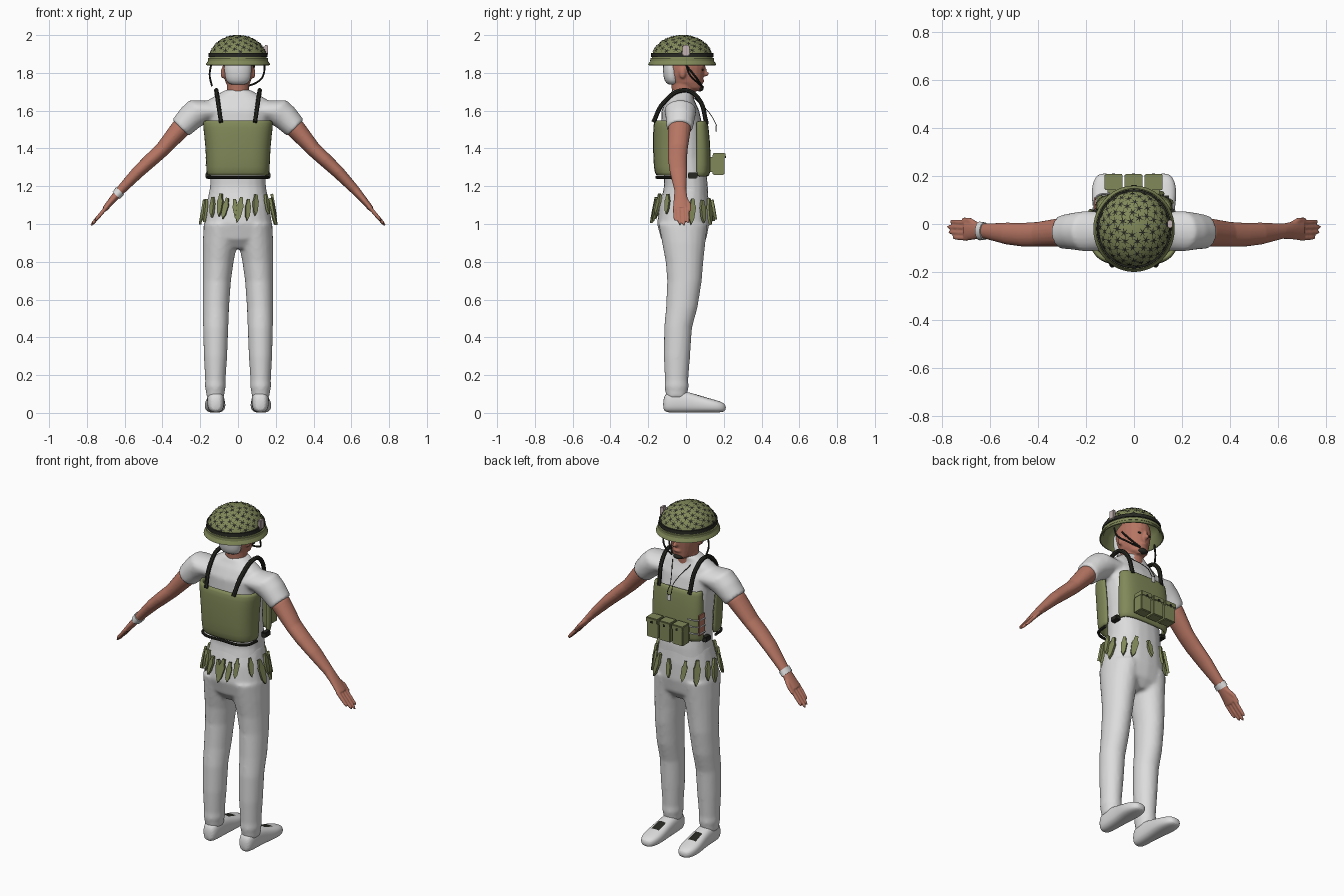
import bpy, bmesh, math, random
from mathutils import Vector, Matrix

random.seed(4)
if "Cube" in bpy.data.objects:
    bpy.data.objects.remove(bpy.data.objects["Cube"])


def material(name, rgb):
    m = bpy.data.materials.new(name)
    m.use_nodes = True
    m.diffuse_color = (*rgb, 1)
    m.node_tree.nodes["Principled BSDF"].inputs["Base Color"].default_value = (*rgb, 1)
    return m


CLOTH = material("pale grey cloth", (0.72, 0.72, 0.72))
SKIN = material("skin", (0.47, 0.18, 0.125))
OLIVE = material("olive canvas", (0.22, 0.25, 0.1))
BLACK = material("black webbing", (0.02, 0.021, 0.016))
CARD = material("pinkish card", (0.55, 0.45, 0.45))
X, Y, Z = Vector((1, 0, 0)), Vector((0, 1, 0)), Vector((0, 0, 1))
made = []


def finish(bm, name, mats, voxel=0, sub=0, smooth=0, thick=0):
    bmesh.ops.recalc_face_normals(bm, faces=bm.faces)
    me = bpy.data.meshes.new(name)
    bm.to_mesh(me)
    bm.free()
    ob = bpy.data.objects.new(name, me)
    bpy.context.collection.objects.link(ob)
    for m in mats:
        me.materials.append(m)
    if thick:
        mod = ob.modifiers.new("thickness", 'SOLIDIFY')
        mod.thickness, mod.offset = thick, 0
    if voxel:
        mod = ob.modifiers.new("merge", 'REMESH')
        mod.mode, mod.voxel_size, mod.use_smooth_shade = 'VOXEL', voxel, True
    if smooth:
        mod = ob.modifiers.new("soften", 'SMOOTH')
        mod.factor, mod.iterations = 0.5, smooth
    if sub:
        ob.modifiers.new("subdivide", 'SUBSURF').levels = sub
        ob.modifiers[-1].render_levels = sub
    made.append(ob)
    return ob


def loft(bm, rings, a=X, b=Y, n=20, p=2.0):
    """Skin superellipse rings (x, y, z, radius_a, radius_b) into a capped tube."""
    loops = []
    for x, y, z, ra, rb in rings:
        loop = []
        for i in range(n):
            c, s = math.cos(math.tau * i / n), math.sin(math.tau * i / n)
            c, s = (math.copysign(abs(v) ** (2 / p), v) for v in (c, s))
            loop.append(bm.verts.new(Vector((x, y, z)) + a * ra * c + b * rb * s))
        loops.append(loop)
    for l, m in zip(loops, loops[1:]):
        for i in range(n):
            bm.faces.new((l[i], l[(i + 1) % n], m[(i + 1) % n], m[i]))
    bm.faces.new(loops[0])
    bm.faces.new(loops[-1])


def lathe(name, profile, mat, centre, stretch, closed=False):
    bm = bmesh.new()
    vs = [bm.verts.new((r, 0, z)) for r, z in profile]
    es = [bm.edges.new(e) for e in zip(vs, vs[1:] + (vs[:1] if closed else []))]
    bmesh.ops.spin(bm, geom=vs + es, axis=Z, cent=(0, 0, 0), angle=math.tau, steps=48)
    bmesh.ops.remove_doubles(bm, verts=bm.verts, dist=1e-5)
    for v in bm.verts:
        v.co.y = v.co.y * stretch + centre
    return finish(bm, name, [mat])


def tube(name, pts, r, mat):
    cu = bpy.data.curves.new(name, 'CURVE')
    cu.dimensions, cu.bevel_depth, cu.bevel_resolution, cu.use_fill_caps = '3D', r, 2, True
    cu.resolution_u = 6
    sp = cu.splines.new('BEZIER')
    sp.bezier_points.add(len(pts) - 1)
    for bp, co in zip(sp.bezier_points, pts):
        bp.co, bp.handle_left_type, bp.handle_right_type = co, 'AUTO', 'AUTO'
    ob = bpy.data.objects.new(name, cu)
    bpy.context.collection.objects.link(ob)
    cu.materials.append(mat)
    bpy.ops.object.select_all(action='DESELECT')
    ob.select_set(True)
    bpy.context.view_layer.objects.active = ob
    bpy.ops.object.convert(target='MESH')
    made.append(bpy.context.view_layer.objects.active)


def box(name, centre, size, mat, bevel=0.004):
    bm = bmesh.new()
    bmesh.ops.create_cube(bm, size=1, matrix=Matrix.Translation(centre) @ Matrix.Diagonal((*size, 1)))
    if bevel:
        bmesh.ops.bevel(bm, geom=bm.edges[:], offset=bevel, segments=2, affect='EDGES')
    return finish(bm, name, [mat])


def blob(bm, centre, size):
    bmesh.ops.create_uvsphere(bm, u_segments=16, v_segments=10, radius=1,
                              matrix=Matrix.Translation(centre) @ Matrix.Diagonal((*size, 1)))


# Shirt: torso and both sleeves merged
bm = bmesh.new()
loft(bm, [(0, -.01, 1.1, .16, .128), (0, 0, 1.2, .148, .116), (0, -.01, 1.35, .145, .11),
          (0, -.02, 1.5, .155, .112), (0, -.03, 1.6, .17, .1), (0, -.03, 1.655, .16, .075),
          (0, -.025, 1.685, .11, .06), (0, -.015, 1.71, .066, .06)], p=2.4)
for s in (-1, 1):
    loft(bm, [(s * .11, -.03, 1.6, .08, .075), (s * .2, -.03, 1.6, .085, .08),
              (s * .25, -.03, 1.565, .078, .072), (s * .305, -.033, 1.508, .07, .062)],
         Y, Vector((s * .7, 0, .7)))
finish(bm, "shirt", [CLOTH], voxel=.01, smooth=6)

# Trousers: hips and both legs merged
bm = bmesh.new()
loft(bm, [(0, 0, 1.2, .148, .114), (0, -.01, 1.1, .166, .132), (0, -.015, 1.0, .18, .138),
          (0, -.012, .92, .178, .12), (0, -.01, .87, .13, .08)], p=2.3)
for s in (-1, 1):
    loft(bm, [(s * .088, -.015, 1.0, .094, .13), (s * .095, -.012, .9, .092, .115),
              (s * .105, -.008, .8, .082, .1), (s * .112, -.008, .7, .075, .092),
              (s * .117, -.022, .56, .07, .084), (s * .118, -.042, .45, .067, .074),
              (s * .119, -.048, .3, .062, .07), (s * .12, -.05, .17, .054, .062),
              (s * .12, -.05, .14, .056, .065), (s * .12, -.05, .115, .05, .06),
              (s * .12, -.05, .08, .048, .055)])
finish(bm, "trousers", [CLOTH], voxel=.01, smooth=6)

for s, side in ((-1, "right"), (1, "left")):
    # Shoe with dark lacing on the instep
    bm = bmesh.new()
    loft(bm, [(s * .118, -.122, .045, .025, .035), (s * .118, -.095, .06, .045, .06),
              (s * .118, -.02, .06, .047, .06), (s * .119, .05, .05, .05, .05),
              (s * .122, .12, .039, .058, .039), (s * .123, .18, .032, .05, .031),
              (s * .122, .212, .027, .025, .018)], X, Z, n=16, p=2.6)
    bm.normal_update()
    for f in bm.faces:
        c = f.calc_center_median()
        f.material_index = int(.05 < c.y < .12 and c.z > .07 and abs(c.x - s * .12) < .02)
    finish(bm, side + "_shoe", [CLOTH, BLACK], sub=2)

    # Arm with hand, fingers and thumb
    across = Vector((s * .7, 0, .7))
    bm = bmesh.new()
    loft(bm, [(s * .24, -.033, 1.57, .055, .05), (s * .31, -.035, 1.5, .06, .052),
              (s * .4, -.043, 1.395, .052, .04), (s * .46, -.045, 1.34, .05, .038),
              (s * .53, -.04, 1.275, .046, .034), (s * .62, -.03, 1.18, .032, .025),
              (s * .655, -.028, 1.14, .036, .02), (s * .705, -.027, 1.08, .043, .015)], Y, across)
    for k, reach in enumerate((.055, .07, .075, .065)):
        y = -.06 + .022 * k
        loft(bm, [(s * (.695 + t * reach), y + .004 * t, 1.09 - 1.17 * t * reach, r, r)
                  for t, r in ((0, .011), (.6, .0105), (1, .009), (1.12, .004))], Y, across, n=10)
    loft(bm, [(s * .65, -.01, 1.14, .016, .014), (s * .685, .014, 1.105, .013, .011),
              (s * .715, .02, 1.07, .008, .007)], Y, across, n=10)
    finish(bm, side + "_arm", [SKIN], voxel=.005, smooth=3)

    # Shoulder strap arching from back panel to chest panel
    tube(side + "_shoulder_strap",
         [(s * .09, -.172, 1.54), (s * .105, -.12, 1.64), (s * .115, -.01, 1.708),
          (s * .11, .065, 1.665), (s * .1, .11, 1.53)], .012, BLACK)
    box(side + "_side_buckle", (s * .158, .035, 1.257), (.03, .05, .03), BLACK)

# Wrist watch
bm = bmesh.new()
loft(bm, [(-.624, -.03, 1.175, .037, .03), (-.645, -.029, 1.151, .039, .027)], Y, Vector((-.7, 0, .7)))
finish(bm, "watch", [CLOTH])

# Head: neck, skull, nose, brow, lips and ears merged
bm = bmesh.new()
loft(bm, [(0, -.025, 1.62, .07, .065), (0, -.015, 1.7, .06, .06), (0, -.02, 1.78, .06, .06)])
loft(bm, [(0, .052, 1.703, .026, .026), (0, .034, 1.72, .05, .05), (0, .003, 1.75, .066, .085),
          (0, -.006, 1.79, .076, .1), (0, -.008, 1.83, .081, .108), (0, -.01, 1.88, .08, .105),
          (0, -.01, 1.93, .05, .07)], p=2.2)
blob(bm, (0, .1, 1.795), (.012, .022, .014))
blob(bm, (0, .095, 1.812), (.009, .014, .028))
blob(bm, (0, .085, 1.757), (.024, .012, .01))
blob(bm, (0, .086, 1.835), (.05, .014, .01))
for s in (-1, 1):
    blob(bm, (s * .081, -.018, 1.8), (.011, .018, .03))
finish(bm, "head", [SKIN], voxel=.006, smooth=2)
for s in (-1, 1):
    bm = bmesh.new()
    blob(bm, (s * .033, .088, 1.816), (.013, .006, .005))
    finish(bm, "eye", [BLACK])

# Cropped hair at the back of the head
bm = bmesh.new()
loft(bm, [(0, -.068, 1.735, .045, .03), (0, -.074, 1.76, .066, .042), (0, -.078, 1.8, .073, .045),
          (0, -.078, 1.9, .075, .045)])
finish(bm, "hair", [CLOTH], sub=1)

# Helmet: domed shell with flared brim, and a dark band
DOME_R, DOME_H, BASE, CY, LONG = .152, .125, 1.875, -.02, 1.06
arc = [(DOME_R * math.cos(t), BASE + DOME_H * math.sin(t))
       for t in (math.pi / 2 * (1 - k / 12) for k in range(13))]
lathe("helmet", [(0, 2.0)] + arc[1:] + [(.155, 1.866), (.168, 1.85), (.17, 1.842), (.164, 1.84),
      (.146, 1.862), (.14, 1.9), (.1, 1.955), (0, 1.985)], OLIVE, CY, LONG)
lathe("helmet_band", [(.146, 1.884), (.156, 1.885), (.155, 1.905), (.144, 1.906)],
      BLACK, CY, LONG, closed=True)
lathe("helmet_lower_band", [(.149, 1.862), (.16, 1.862), (.159, 1.878), (.149, 1.879)],
      OLIVE, CY, LONG, closed=True)

# Star-shaped knots of the helmet net, laid on the dome
bm = bmesh.new()
COUNT = 84
for k in range(COUNT):
    h = .27 + .72 * (k + .5) / COUNT
    turn = k * math.pi * (3 - math.sqrt(5))
    flat = math.sqrt(1 - h * h)
    d = Vector((flat * math.cos(turn), flat * math.sin(turn), h))
    u = d.orthogonal().normalized()
    w = d.cross(u)
    spin, ring = random.random(), []
    for i in range(12):
        r = .034 if i % 2 else .14
        a = spin + math.tau * i / 12
        q = (d + (u * math.cos(a) + w * math.sin(a)) * r).normalized() * 1.018
        ring.append(bm.verts.new((q.x * DOME_R, q.y * DOME_R * LONG + CY, q.z * DOME_H + BASE)))
    q = d * 1.018
    mid = bm.verts.new((q.x * DOME_R, q.y * DOME_R * LONG + CY, q.z * DOME_H + BASE))
    for i in range(12):
        bm.faces.new((mid, ring[i], ring[(i + 1) % 12]))
finish(bm, "helmet_net", [BLACK])
box("helmet_card", (.15, 0, 1.92), (.02, .035, .055), CARD)

# Chin strap, chin cup and loose strap end
tube("chin_strap", [(.14, 0, 1.845), (.135, .02, 1.79), (.1, .06, 1.75), (.03, .09, 1.725)], .005, BLACK)
tube("loose_strap", [(-.142, 0, 1.845), (-.15, .0, 1.79), (-.138, .01, 1.73)], .005, BLACK)
tube("cheek_strap", [(.085, 0, 1.84), (.075, .05, 1.78), (.03, .085, 1.73)], .005, BLACK)
bm = bmesh.new()
blob(bm, (0, .072, 1.718), (.03, .022, .016))
finish(bm, "chin_cup", [BLACK])


# Vest panels: curved padded shells
def panel(name, way, edge, rows):
    bm = bmesh.new()
    grid = []
    for z, w, d in rows:
        row = []
        for i in range(15):
            t = math.pi * (i / 14 - .5)
            row.append(bm.verts.new((math.copysign(abs(math.sin(t)) ** .6, t) * w,
                                     edge + way * d * max(math.cos(t), 0) ** .6, z)))
        grid.append(row)
    for l, m in zip(grid, grid[1:]):
        for i in range(14):
            bm.faces.new((l[i], l[i + 1], m[i + 1], m[i]))
    finish(bm, name, [OLIVE], sub=1, thick=.024)


panel("back_panel", -1, -.03, [(1.255, .155, .118), (1.29, .157, .13), (1.42, .162, .134),
                               (1.52, .175, .132), (1.55, .176, .126)])
panel("chest_panel", 1, .055, [(1.25, .15, .058), (1.3, .152, .066), (1.45, .152, .06),
                               (1.53, .145, .05), (1.545, .143, .046)])
tube("back_panel_hem", [(-.16, -.05, 1.247), (-.14, -.13, 1.247), (0, -.152, 1.247),
                        (.14, -.13, 1.247), (.16, -.05, 1.247)], .008, BLACK)

# Chest pouches with flaps and studs
for x in (-.085, -.002, .082):
    box("pouch", (x, .172, 1.315), (.072, .062, .11), OLIVE)
    box("pouch_flap", (x, .175, 1.362), (.076, .066, .03), OLIVE)
    box("pouch_stud", (x, .209, 1.355), (.012, .004, .012), BLACK, 0)
    box("pouch_backing", (x, .136, 1.315), (.05, .02, .08), OLIVE, 0)

# Side gap with pale cords
box("side_gap", (-.163, .085, 1.36), (.006, .05, .12), SKIN, 0)
for z in (1.31, 1.35, 1.39):
    tube("side_cord", [(-.1, .128, z), (-.155, .115, z), (-.17, .06, z)], .004, CLOTH)

# Neck chain with tag
tube("neck_chain", [(-.06, .04, 1.67), (-.01, .13, 1.58), (0, .162, 1.52), (.01, .13, 1.58),
                    (.06, .04, 1.67)], .002, BLACK)
box("neck_tag", (0, .16, 1.505), (.022, .006, .036), CLOTH, .002)

# Tapered canvas tabs hanging around the waist
outline = [(-.008, 0), (.008, 0), (.012, -.03), (.019, -.045), (.013, -.11), (0, -.14),
           (-.014, -.11), (-.018, -.045), (-.012, -.03)]
for deg in (2, 18, 40, 62, 85, 118, 140, 162, 180, 200, 222, 240, 252, 264, 276, 288, 302, 325, 345):
    bm = bmesh.new()
    size = random.uniform(.75, 1.05)
    f = bm.faces.new([bm.verts.new((0, y * size, z * size)) for y, z in outline])
    ext = bmesh.ops.extrude_face_region(bm, geom=[f])["geom"]
    bmesh.ops.translate(bm, verts=[v for v in ext if isinstance(v, bmesh.types.BMVert)], vec=(.014, 0, 0))
    a = math.radians(deg)
    place = Matrix.Translation((.172 * math.cos(a), -.01 + .142 * math.sin(a), random.uniform(1.12, 1.16)))
    lean = Matrix.Rotation(-.17, 4, 'Y') @ Matrix.Rotation(random.uniform(-.2, .2), 4, 'X')
    bm.transform(place @ Matrix.Rotation(a, 4, 'Z') @ lean)
    finish(bm, "waist_tab", [OLIVE])

# Smooth shading with sharp edges kept
bpy.ops.object.select_all(action='DESELECT')
for ob in made:
    ob.select_set(True)
bpy.context.view_layer.objects.active = made[0]
bpy.ops.object.shade_smooth_by_angle(angle=math.radians(40))
